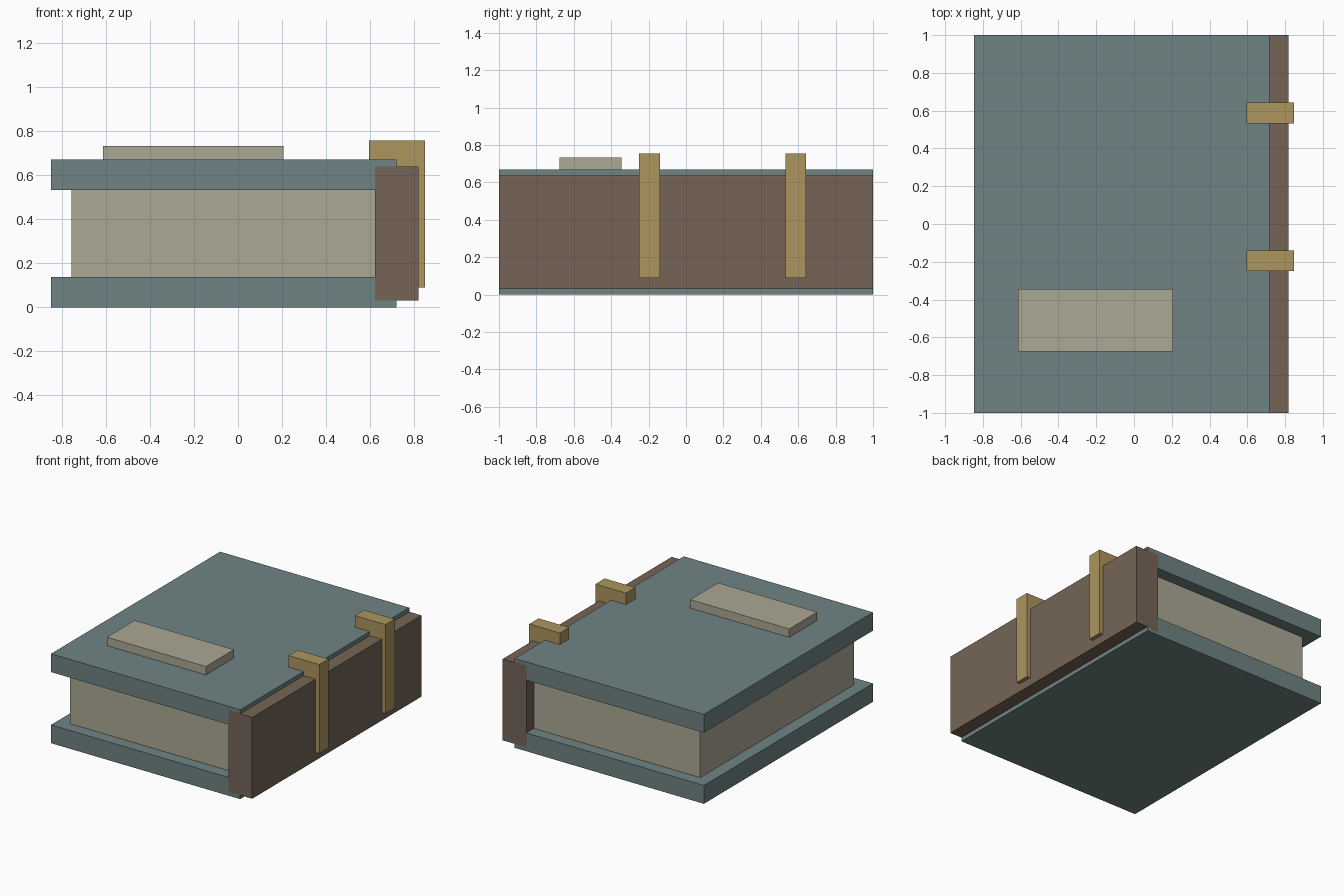
import bpy
import bmesh
from mathutils import Vector

cube = bpy.data.objects.get("Cube")
if cube:
    bpy.data.objects.remove(cube, do_unlink=True)


def material(name, srgb):
    """Flat material from an 8-bit sRGB colour."""
    linear = [((c / 255 + 0.055) / 1.055) ** 2.4 for c in srgb] + [1]
    mat = bpy.data.materials.new(name)
    mat.use_nodes = True
    mat.diffuse_color = linear
    bsdf = mat.node_tree.nodes["Principled BSDF"]
    bsdf.inputs["Base Color"].default_value = linear
    bsdf.inputs["Roughness"].default_value = 0.9
    return mat


def finish(name, bm, mat):
    bmesh.ops.recalc_face_normals(bm, faces=bm.faces)
    mesh = bpy.data.meshes.new(name)
    bm.to_mesh(mesh)
    bm.free()
    mesh.materials.append(mat)
    obj = bpy.data.objects.new(name, mesh)
    bpy.context.collection.objects.link(obj)


def box(name, x, y, z, mat):
    """Box spanning the (low, high) pairs on each axis."""
    bm = bmesh.new()
    bmesh.ops.create_cube(bm, size=1)
    for v in bm.verts:
        v.co = [(lo + hi) / 2 + c * (hi - lo) for c, (lo, hi) in zip(v.co, (x, y, z))]
    finish(name, bm, mat)


def extruded(name, profile, y, mat):
    """Extrude an x-z profile along y."""
    bm = bmesh.new()
    face = bm.faces.new([bm.verts.new((px, y[0], pz)) for px, pz in profile])
    result = bmesh.ops.extrude_face_region(bm, geom=[face])
    verts = [g for g in result["geom"] if isinstance(g, bmesh.types.BMVert)]
    bmesh.ops.translate(bm, verts=verts, vec=Vector((0, y[1] - y[0], 0)))
    finish(name, bm, mat)


cloth = material("grey teal cover", (112, 131, 131))
paper = material("aged paper", (171, 168, 148))
leather = material("brown leather", (117, 100, 86))
brass = material("dull brass", (172, 150, 95))

# Covers, sitting a hair inside the spine ends
for name, z in (("bottom_cover", (0, 0.137)), ("top_cover", (0.532, 0.669))):
    box(name, (-0.848, 0.718), (-0.9995, 0.9995), z, cloth)

# Page block and spine
box("page_block", (-0.755, 0.64), (-0.91, 0.91), (0.137, 0.532), paper)
box("spine", (0.622, 0.818), (-1, 1), (0.03, 0.638), leather)

# Raised title plate on the top cover
box("title_plate", (-0.613, 0.207), (-0.675, -0.345), (0.66, 0.732), paper)

# L-shaped clasps hooked over the spine
hook = [(0.595, 0.755), (0.848, 0.755), (0.848, 0.09),
        (0.79, 0.09), (0.79, 0.625), (0.595, 0.625)]
for name, y in (("front_clasp", -0.195), ("back_clasp", 0.587)):
    extruded(name, hook, (y - 0.055, y + 0.055), brass)
